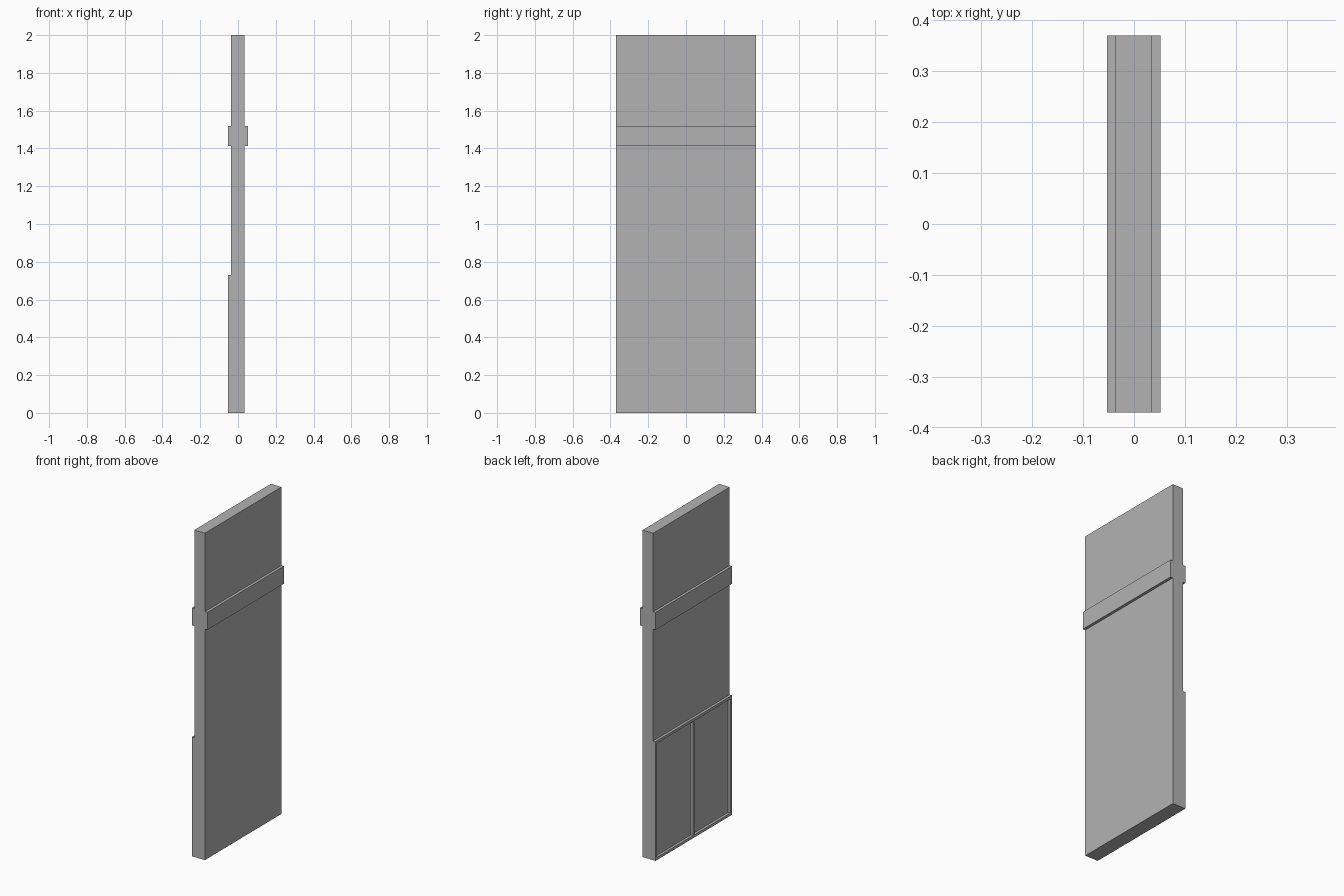
import bpy

# Remove the default cube
cube = bpy.data.objects.get("Cube")
if cube:
    bpy.data.objects.remove(cube, do_unlink=True)

# Plain grey finish
grey = bpy.data.materials.new("plain_grey")
grey.use_nodes = True
colour = (0.45, 0.45, 0.45, 1)
grey.diffuse_color = colour
grey.node_tree.nodes["Principled BSDF"].inputs["Base Color"].default_value = colour


def box(name, x, y, z):
    """Box from (low, high) ranges along each axis."""
    bpy.ops.mesh.primitive_cube_add(
        size=1, location=[(a + b) / 2 for a, b in (x, y, z)])
    obj = bpy.context.object
    obj.name = name
    obj.scale = [b - a for a, b in (x, y, z)]
    bpy.ops.object.transform_apply(location=False, rotation=False, scale=True)
    obj.data.materials.append(grey)
    return obj


HALF = 0.37           # half the wall length
BACK, FRONT = -0.037, 0.035
OUTER = -0.053        # outer face of the raised trim
PANEL_TOP = 0.73
TRIM = 0.016          # batten width

# Wall slab and the rail that wraps both faces
box("wall_slab", (BACK, FRONT), (-HALF, HALF), (0, 2))
box("wall_rail", (OUTER, 0.052), (-HALF, HALF), (1.413, 1.52))

# Lower panelling: top and bottom rails
for name, low in (("bottom_batten", 0), ("top_batten", PANEL_TOP - TRIM)):
    box(name, (OUTER, BACK), (-HALF, HALF), (low, low + TRIM))

# Lower panelling: end and middle uprights
for name, centre in (("right_upright", -HALF + TRIM / 2),
                     ("middle_upright", 0),
                     ("left_upright", HALF - TRIM / 2)):
    box(name, (OUTER, BACK), (centre - TRIM / 2, centre + TRIM / 2),
        (TRIM, PANEL_TOP - TRIM))
